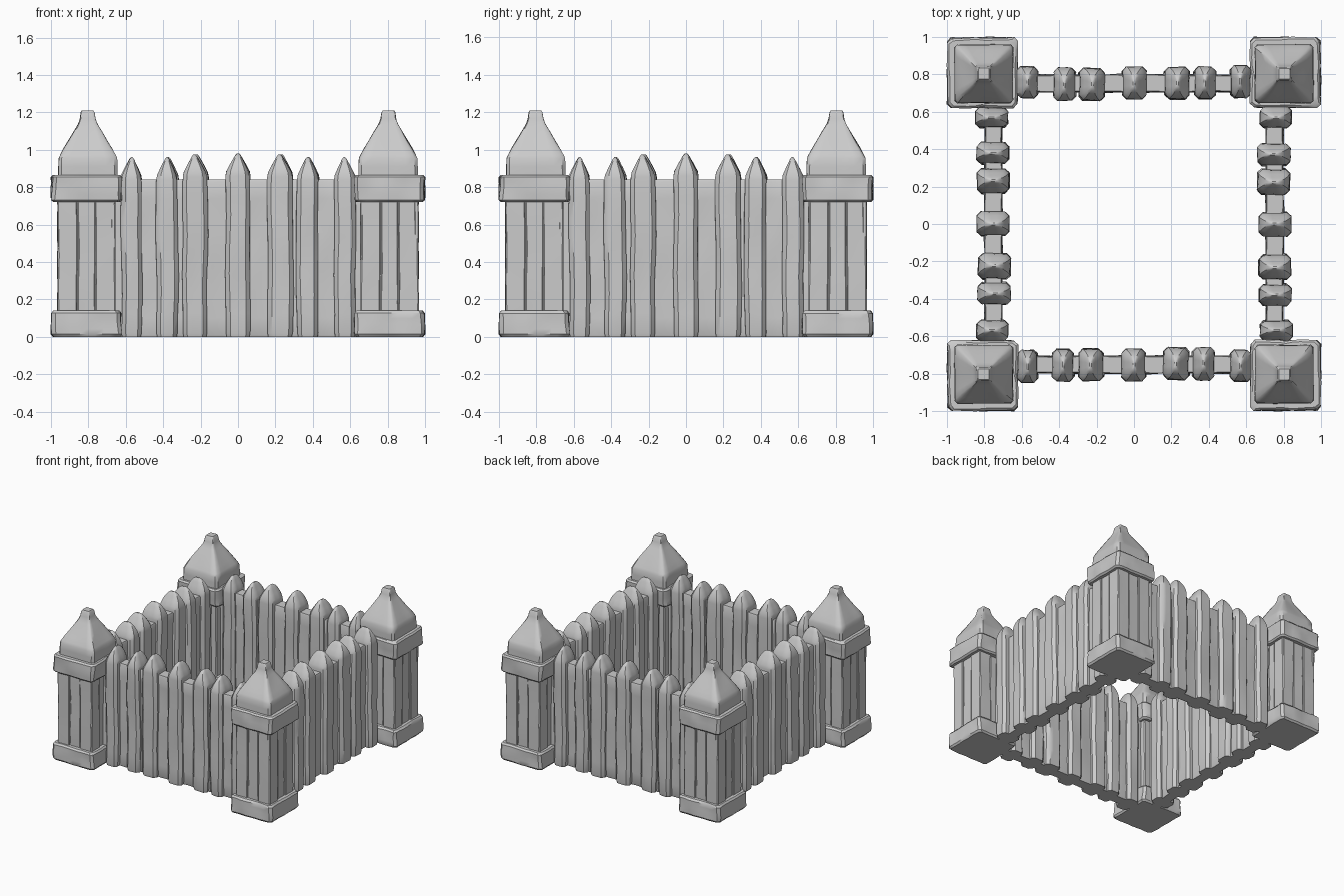
import bpy, bmesh, math, random
from mathutils import Vector, noise

if "Cube" in bpy.data.objects:
    bpy.data.objects.remove(bpy.data.objects["Cube"])

random.seed(4)


def section(hx, hy, c, n):
    """Chamfered rectangle outline with n points along each side."""
    pts = []
    for side in range(4):
        a, b = (hx, hy) if side % 2 == 0 else (hy, hx)
        ang = side * math.pi / 2
        for i in range(n):
            u, v = (a - c) * (2 * i / (n - 1) - 1), -b
            pts.append((u * math.cos(ang) - v * math.sin(ang),
                        u * math.sin(ang) + v * math.cos(ang)))
    return pts


def loft(name, centre, outline, profile, rough=0.0, freq=8, angle=35):
    """Stack scaled outlines: profile rows are (z, x scale, y scale).
    The result is placed four times, turned around the courtyard."""
    bm = bmesh.new()
    shift = Vector([random.uniform(0, 50) for _ in range(3)])
    rings = []
    for z, sx, sy in profile:
        ring = []
        for x, y in outline:
            p = Vector((centre[0] + x * sx, centre[1] + y * sy, z))
            d = noise.noise_vector(Vector((p.x, p.y, p.z * 0.6)) * freq + shift) * rough
            ring.append(bm.verts.new((p.x + d.x, p.y + d.y, z)))
        rings.append(ring)
    n = len(outline)
    for lo, hi in zip(rings, rings[1:]):
        for i in range(n):
            j = (i + 1) % n
            bm.faces.new((lo[i], lo[j], hi[j], hi[i]))
    bm.faces.new(rings[0][::-1])
    bm.faces.new(rings[-1])
    mesh = bpy.data.meshes.new(name)
    bm.to_mesh(mesh)
    bm.free()
    ob = bpy.data.objects.new(name, mesh)
    bpy.context.collection.objects.link(ob)
    bpy.ops.object.select_all(action='DESELECT')
    ob.select_set(True)
    bpy.context.view_layer.objects.active = ob
    bpy.ops.object.shade_smooth_by_angle(angle=math.radians(angle))
    for k in range(1, 4):
        turned = ob.copy()
        turned.rotation_euler.z = k * math.pi / 2
        bpy.context.collection.objects.link(turned)


def straight(z0, z1, rows, soft=0.0, edge=0.94):
    """Profile of a block; soft rounds its top and bottom rims."""
    rows_z = [z0 + soft + (z1 - z0 - 2 * soft) * i / rows for i in range(rows + 1)]
    prof = [(z, 1, 1) for z in rows_z]
    if soft:
        prof = [(z0, edge, edge)] + prof + [(z1, edge, edge)]
    return prof


# Corner towers: stone base and collar
T = (-0.81, -0.81)
loft("tower_base", T, section(0.187, 0.187, 0.02, 9),
     straight(0, 0.14, 4, 0.014), 0.011, 13)
loft("tower_collar", T, section(0.187, 0.187, 0.02, 9),
     straight(0.72, 0.865, 4, 0.012), 0.011, 13)

# Tower shaft: core clad with three boards per side
loft("tower_core", T, section(0.142, 0.142, 0.012, 3), straight(0.1, 0.75, 6))
for side in range(4):
    ang = side * math.pi / 2
    for u, w, out in ((-0.101, 0.052, 0.143), (0.0, 0.046, 0.136), (0.101, 0.052, 0.143)):
        x = T[0] + u * math.cos(ang) + out * math.sin(ang)
        y = T[1] + u * math.sin(ang) - out * math.cos(ang)
        hx, hy = (w, 0.012) if side % 2 == 0 else (0.012, w)
        loft("tower_board", (x, y), section(hx, hy, 0.005, 3),
             straight(0.1, 0.75, 8), 0.005, 7)

# Tower roof: bell-shaped square spire with a blunt finial
R = 0.157
spire = [(0.85, R), (0.91, R), (0.955, 0.155), (0.975, 0.146), (1.01, 0.127),
         (1.05, 0.103), (1.09, 0.08), (1.12, 0.062), (1.14, 0.051),
         (1.165, 0.042), (1.20, 0.036), (1.21, 0.029)]
loft("tower_roof", (-0.803, -0.803), section(R, R, 0.016, 7),
     [(z, h / R, h / R) for z, h in spire], 0.005, 9, 40)

# Palisade posts: thick pointed stakes
WALL_Y = -0.752
posts = [(-0.57, 0.054, 0.96), (-0.38, 0.056, 0.96), (-0.23, 0.066, 0.975),
         (0.0, 0.063, 0.98), (0.226, 0.066, 0.975), (0.372, 0.058, 0.96),
         (0.57, 0.056, 0.96)]
for x, w, top in posts:
    prof = [(0, 0.93, 0.95), (0.02, 1, 1)]
    prof += [(0.02 + (top - 0.14) * i / 8, 1, 1) for i in range(1, 9)]
    for drop, s, d in ((0.095, 0.93, 0.96), (0.06, 0.66, 0.82), (0.03, 0.40, 0.62),
                       (0.01, 0.22, 0.42), (0.0, 0.08, 0.22)):
        prof.append((top - drop, s, d))
    loft("palisade_post", (x, WALL_Y + random.uniform(-0.008, 0.008)),
         section(w, 0.086, 0.022, 4), prof, 0.009, 6, 40)

# Wall boards filling the gaps between posts
stops = [-0.67] + [p[0] for p in posts] + [0.67]
for a, b in zip(stops, stops[1:]):
    loft("wall_board", ((a + b) / 2, WALL_Y),
         section((b - a) / 2 + 0.01, random.uniform(0.044, 0.053), 0.012, 6),
         straight(0, 0.84, 9, 0.01, 0.9), 0.008, 7)
